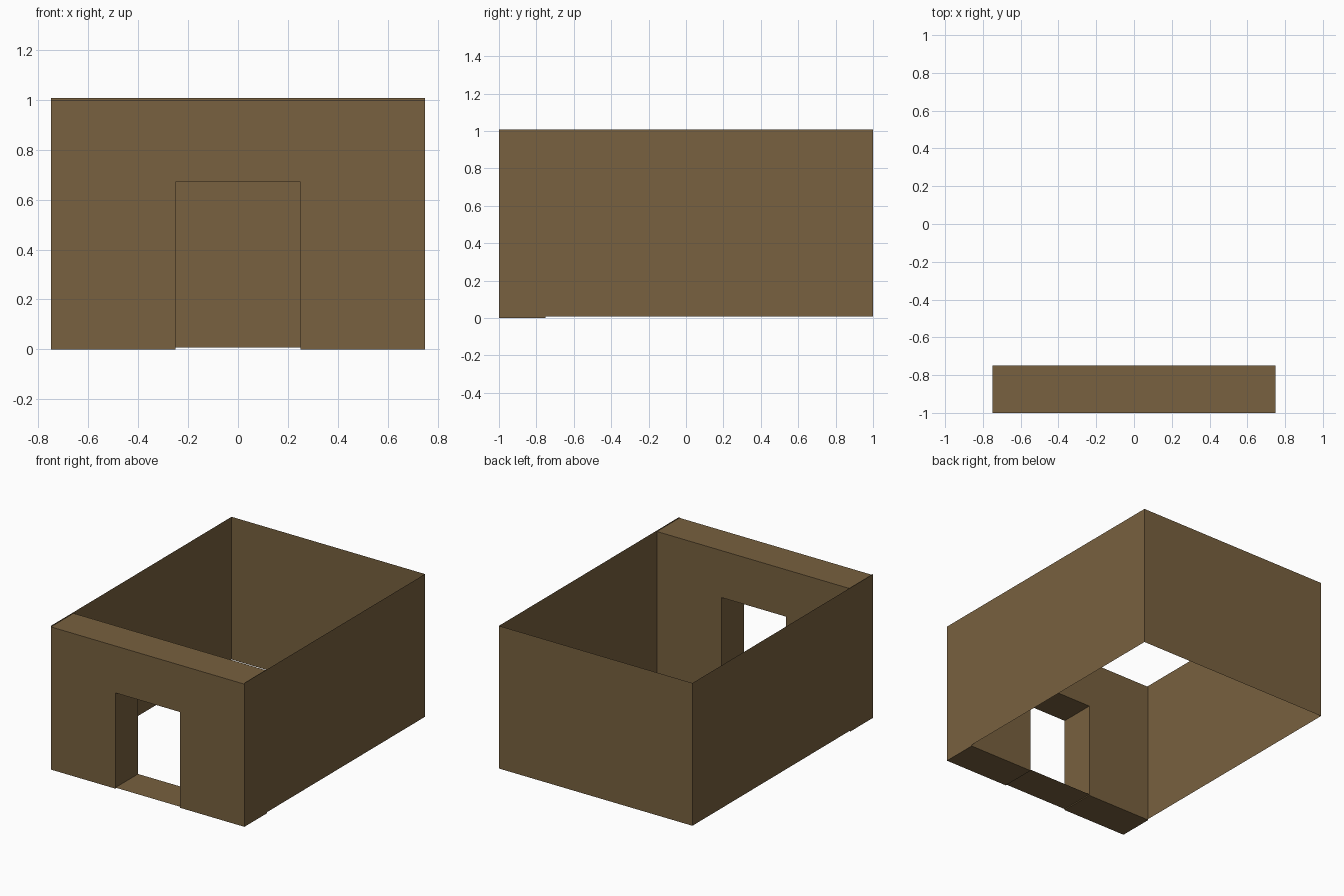
import bpy, bmesh
from mathutils import Vector

if "Cube" in bpy.data.objects:
    bpy.data.objects.remove(bpy.data.objects["Cube"])

W, FRONT, INNER, BACK = 0.75, -1.0, -0.75, 1.0
DOOR, DOOR_TOP, LIFT = 0.25, 0.671, 0.0075

brown = bpy.data.materials.new("earth brown")
brown.diffuse_color = (0.188, 0.119, 0.050, 1)
brown.use_nodes = True
brown.node_tree.nodes["Principled BSDF"].inputs["Base Color"].default_value = brown.diffuse_color


def extrude_profile(name, points, offset, closed):
    """Sweep a profile by offset; closed profiles become capped solids."""
    bm = bmesh.new()
    vs = [bm.verts.new(p) for p in points]
    if closed:
        face = bm.faces.new(vs)
        geo = bmesh.ops.extrude_face_region(bm, geom=[face], use_keep_orig=True)
    else:
        edges = [bm.edges.new(pair) for pair in zip(vs, vs[1:])]
        geo = bmesh.ops.extrude_edge_only(bm, edges=edges)
    moved = [g for g in geo["geom"] if isinstance(g, bmesh.types.BMVert)]
    bmesh.ops.translate(bm, verts=moved, vec=Vector(offset))
    bmesh.ops.recalc_face_normals(bm, faces=bm.faces[:])
    mesh = bpy.data.meshes.new(name)
    bm.to_mesh(mesh)
    bm.free()
    mesh.materials.append(brown)
    obj = bpy.data.objects.new(name, mesh)
    bpy.context.collection.objects.link(obj)
    return obj


depth = (0, INNER - FRONT, 0)

# Thick front wall with doorway
outline = [(-W, 0), (-DOOR, 0), (-DOOR, DOOR_TOP), (DOOR, DOOR_TOP),
           (DOOR, 0), (W, 0), (W, 1), (-W, 1)]
extrude_profile("front_wall", [(x, FRONT, z) for x, z in outline], depth, True)

# Doorway floor sheet
extrude_profile("threshold", [(-DOOR, FRONT, LIFT), (DOOR, FRONT, LIFT)], depth, False)

# Thin side and back walls, open above and below
path = [(W, FRONT), (W, BACK), (-W, BACK), (-W, FRONT)]
walls = extrude_profile("side_and_back_walls", [(x, y, LIFT) for x, y in path],
                        (0, 0, 1), False)
# Make the open sheet face outward
if any(p.center.y > 0.9 and p.normal.y < 0 for p in walls.data.polygons):
    walls.data.flip_normals()
